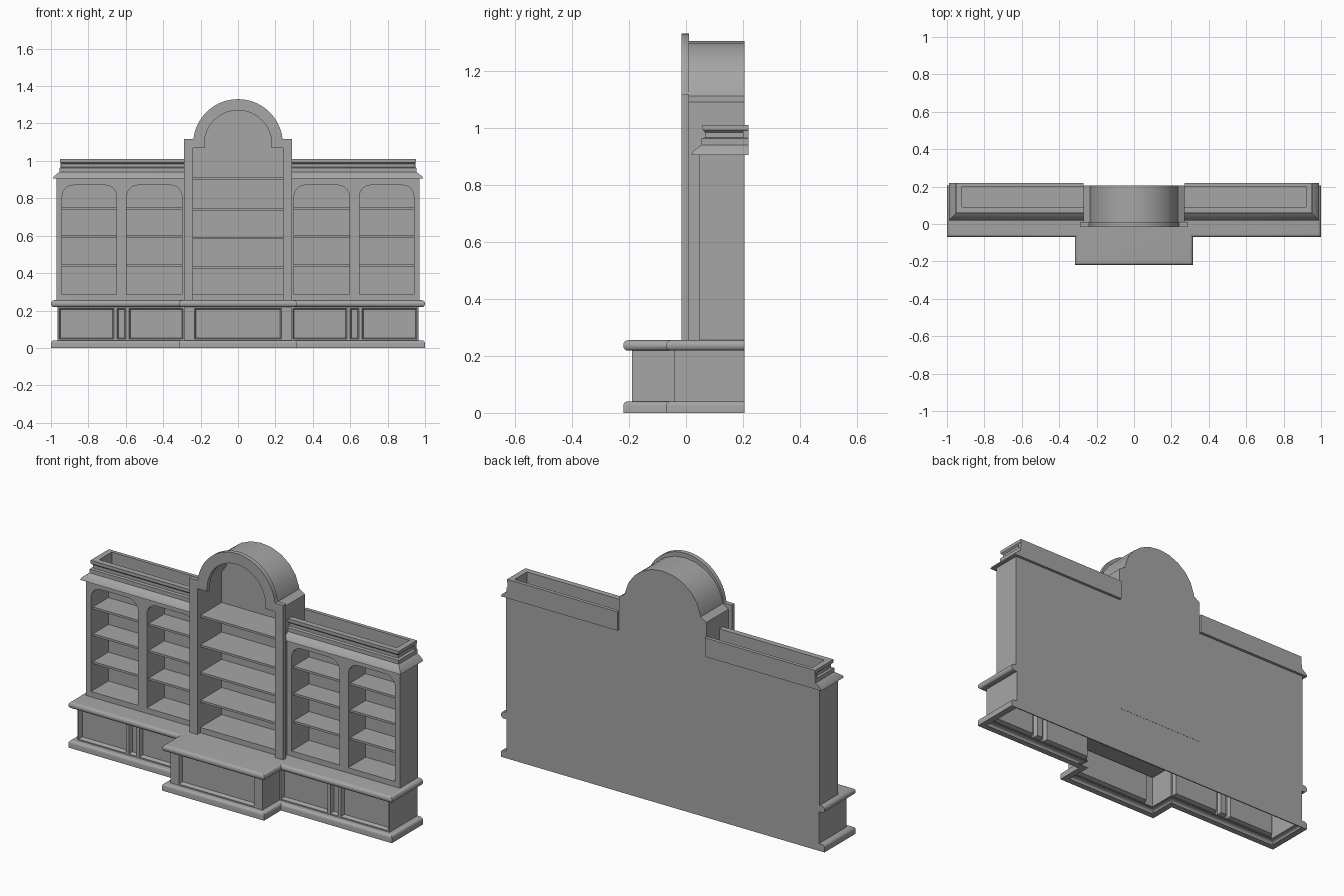
import bpy, bmesh, math
from mathutils import Matrix, Vector

cube = bpy.data.objects.get("Cube")
if cube:
    bpy.data.objects.remove(cube, do_unlink=True)

GREY = (0.38, 0.38, 0.38, 1)
paint = bpy.data.materials.new("plain_grey")
paint.use_nodes = True
paint.diffuse_color = GREY
paint.node_tree.nodes["Principled BSDF"].inputs["Base Color"].default_value = GREY
parts = []
BACK = 0.205
COUNTER = 0.255


def add(name, mesh, mirror=False):
    ob = bpy.data.objects.new(name, mesh)
    bpy.context.collection.objects.link(ob)
    mesh.materials.clear()
    mesh.materials.append(paint)
    if mirror:
        ob.modifiers.new("Mirror", 'MIRROR').use_mirror_merge = False
    parts.append(ob)
    return ob


def from_bmesh(name, bm, mirror=False):
    mesh = bpy.data.meshes.new(name)
    bm.to_mesh(mesh)
    bm.free()
    return add(name, mesh, mirror)


def box(name, x, y, z, mirror=False):
    bm = bmesh.new()
    size = [b - a for a, b in (x, y, z)]
    mid = [(a + b) / 2 for a, b in (x, y, z)]
    bmesh.ops.create_cube(bm, size=1, matrix=Matrix.Translation(mid) @ Matrix.Diagonal((*size, 1)))
    return from_bmesh(name, bm, mirror)


def plate(name, outlines, y0, y1, mirror=False):
    """Upright board cut from x-z outlines; later outlines are holes."""
    curve = bpy.data.curves.new(name, 'CURVE')
    curve.dimensions = '2D'
    curve.fill_mode = 'BOTH'
    curve.extrude = (y1 - y0) / 2
    for pts in outlines:
        sp = curve.splines.new('POLY')
        sp.points.add(len(pts) - 1)
        for p, (x, z) in zip(sp.points, pts):
            p.co = (x, z, 0, 1)
        sp.use_cyclic_u = True
    tmp = bpy.data.objects.new("tmp", curve)
    bpy.context.collection.objects.link(tmp)
    dg = bpy.context.evaluated_depsgraph_get()
    mesh = bpy.data.meshes.new_from_object(tmp.evaluated_get(dg))
    bpy.data.objects.remove(tmp, do_unlink=True)
    bm = bmesh.new()
    bm.from_mesh(mesh)
    bpy.data.meshes.remove(mesh)
    bm.transform(Matrix.Translation((0, (y0 + y1) / 2, 0)) @ Matrix.Rotation(math.pi / 2, 4, 'X'))
    bmesh.ops.remove_doubles(bm, verts=bm.verts, dist=1e-5)
    bmesh.ops.recalc_face_normals(bm, faces=bm.faces)
    return from_bmesh(name, bm, mirror)


def arc(cx, cz, rx, rz, a0, a1, n):
    angles = [math.radians(a0 + (a1 - a0) * i / n) for i in range(n + 1)]
    return [(cx + rx * math.cos(a), cz + rz * math.sin(a)) for a in angles]


def slab(name, x_side, x_mid, y_side, y_mid, z0, z1, round_z, radius, hollow=False):
    """T-shaped slab with rounded front and side edges."""
    half = [(x_mid, y_mid), (x_mid, y_side), (x_side, y_side), (x_side, BACK)]
    pts = half + [(-x, y) for x, y in reversed(half)]
    bm = bmesh.new()
    base = bm.faces.new([bm.verts.new((x, y, z0)) for x, y in pts])
    ext = bmesh.ops.extrude_face_region(bm, geom=[base], use_keep_orig=True)
    top = [v for v in ext["geom"] if isinstance(v, bmesh.types.BMVert)]
    bmesh.ops.translate(bm, verts=top, vec=(0, 0, z1 - z0))
    bmesh.ops.recalc_face_normals(bm, faces=bm.faces)
    if hollow:
        caps = [f for f in bm.faces if abs(f.normal.z) > 0.9]
        bmesh.ops.inset_individual(bm, faces=caps, thickness=0.035, use_even_offset=True)
        for v in {v for f in caps for v in f.verts}:
            if v.co.y > 0.15:
                v.co.y = BACK - 0.001
        bmesh.ops.delete(bm, geom=caps, context='FACES')
    edges = [e for e in bm.edges if len(e.link_faces) == 2
             and all(any(abs(v.co.z - z) < 1e-4 for z in round_z) for v in e.verts)
             and abs(e.verts[0].co.z - e.verts[1].co.z) < 1e-4
             and any(abs(f.normal.z) < 0.1 for f in e.link_faces)
             and sum(v.co.y for v in e.verts) / 2 < BACK - 0.01]
    bmesh.ops.bevel(bm, geom=edges, offset=radius, segments=4, profile=0.5, affect='EDGES')
    return from_bmesh(name, bm)


# Base: plinth, panelled walls and rounded counter
slab("plinth", 1.0, 0.315, -0.07, -0.22, 0, 0.04, [0.04], 0.015, hollow=True)
slab("counter", 1.0, 0.315, -0.07, -0.22, 0.218, COUNTER, [0.218, COUNTER], 0.017)

right = [((0.24, -0.19), (0.285, -0.19), False), ((0.285, -0.19), (0.285, -0.04), False),
         ((0.285, -0.04), (0.59, -0.04), True), ((0.59, -0.04), (0.655, -0.04), True),
         ((0.655, -0.04), (0.965, -0.04), True), ((0.965, -0.04), (0.965, BACK), False)]
walls = right + [((-b[0], b[1]), (-a[0], a[1]), p) for a, b, p in right]
walls.append(((-0.24, -0.19), (0.24, -0.19), True))
bm = bmesh.new()
panels = []
for a, b, panelled in walls:
    f = bm.faces.new([bm.verts.new((*p, z)) for p, z in ((a, 0.038), (b, 0.038), (b, 0.22), (a, 0.22))])
    if panelled:
        panels.append(f)
bm.normal_update()
bmesh.ops.inset_individual(bm, faces=panels, thickness=0.012)
bmesh.ops.inset_individual(bm, faces=panels, thickness=0.01, depth=-0.022)
from_bmesh("base_walls", bm)

# Back board behind the base and side units
box("back_board", (-0.97, 0.97), (BACK - 0.006, BACK), (COUNTER, 0.905))
box("base_back", (-0.965, 0.965), (BACK - 0.006, BACK), (0, COUNTER))

# Side units: arched face board, uprights, shelves
bays = [(0.30, 0.595), (0.65, 0.94)]
holes = []
for x0, x1 in bays:
    r, z = 0.06, 0.81
    holes.append([(x0, 0.285), (x1, 0.285)] + arc(x1 - r, z, r, r, 0, 90, 8)
                 + arc(x0 + r, z, r, r, 90, 180, 8))
face = [(0.27, COUNTER), (0.97, COUNTER), (0.97, 0.905), (0.27, 0.905)]
plate("side_face_board", [face] + holes, 0.045, 0.06, True)
for i, span in enumerate([(0.27, 0.30), (0.595, 0.65), (0.94, 0.97)]):
    box(f"side_upright_{i + 1}", span, (0.06, BACK), (COUNTER, 0.905), True)
box("side_floor", (0.28, 0.96), (0.06, BACK), (COUNTER, 0.285), True)
box("side_ceiling", (0.28, 0.96), (0.06, BACK), (0.87, 0.905), True)
for i, z in enumerate((0.44, 0.595, 0.745)):
    box(f"side_shelf_{i + 1}", (0.28, 0.96), (0.062, BACK), (z - 0.006, z + 0.006), True)

# Cornice: moulding swept round the front and outer end
profile = [(0.04, 0.905), (0.035, 0.917), (0.005, 0.94), (0.005, 0.962), (-0.007, 0.966),
           (-0.007, 0.984), (0.002, 0.992), (0.002, 1.01), (-0.03, 1.01), (-0.03, 0.905)]
bm = bmesh.new()
rings = [[bm.verts.new((x + sx * d, y - sy * d, z)) for d, z in profile]
         for x, y, sx, sy in ((0.27, 0.06, 0, 1), (0.95, 0.06, 1, 1), (0.95, 0.22, 1, 0))]
n = len(profile)
for r0, r1 in zip(rings, rings[1:]):
    for i in range(n):
        j = (i + 1) % n
        bm.faces.new((r0[i], r1[i], r1[j], r0[j]))
bm.faces.new(rings[0])
bm.faces.new(rings[-1])
bmesh.ops.recalc_face_normals(bm, faces=bm.faces)
from_bmesh("cornice", bm, True)
box("cornice_back", (0.27, 0.95), (0.2, 0.22), (0.905, 1.01), True)

# Centre unit: hollow arched case, back and shelves
outer = [(0.27, COUNTER), (0.27, 1.09), (0.235, 1.112)] + arc(0, 1.09, 0.235, 0.215, 10, 170, 10) \
    + [(-0.235, 1.112), (-0.27, 1.09), (-0.27, COUNTER)]
inner = [(-0.24, COUNTER), (-0.24, 1.08)] + arc(0, 1.09, 0.215, 0.197, 170, 10, 10) \
    + [(0.24, 1.08), (0.24, COUNTER)]
plate("centre_case", [outer + inner], 0.01, BACK)
plate("centre_back", [outer], BACK - 0.006, BACK + 0.001)
box("centre_floor", (-0.245, 0.245), (0.01, BACK), (COUNTER, 0.285))
for i, z in enumerate((0.43, 0.587, 0.74, 0.905)):
    box(f"centre_shelf_{i + 1}", (-0.245, 0.245), (0.012, BACK), (z - 0.006, z + 0.006))

# Centre frame: pilasters with arched head
head = [(0.29, COUNTER), (0.29, 1.117), (0.24, 1.117)] + arc(0, 1.09, 0.24, 0.24, 7, 173, 32) \
    + [(-0.24, 1.117), (-0.29, 1.117), (-0.29, COUNTER)]
opening = [(-0.24, COUNTER), (-0.24, 1.07), (-0.18, 1.07)] + arc(0, 1.09, 0.18, 0.18, 180, 0, 32) \
    + [(0.18, 1.07), (0.24, 1.07), (0.24, COUNTER)]
plate("centre_frame", [head + opening], -0.015, 0.01)

# Smooth the curves, keep the edges crisp
for ob in bpy.context.selected_objects:
    ob.select_set(False)
for ob in parts:
    ob.select_set(True)
bpy.context.view_layer.objects.active = parts[0]
bpy.ops.object.shade_smooth_by_angle(angle=math.radians(35))
